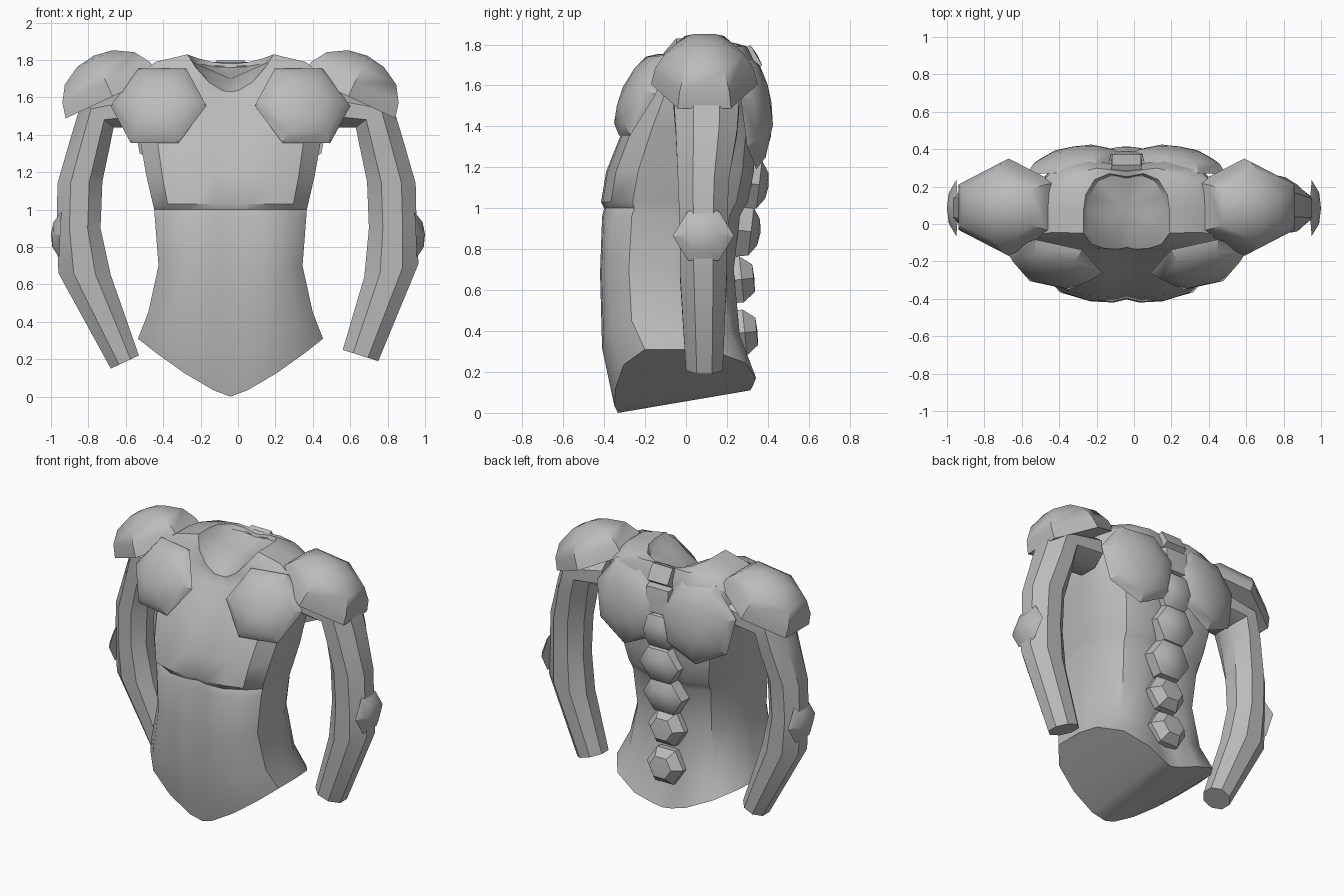
import bpy, bmesh, math
from mathutils import Vector

if "Cube" in bpy.data.objects:
    bpy.data.objects.remove(bpy.data.objects["Cube"])

MID = -0.04  # centre line of the body

grey = bpy.data.materials.new("plain_grey")
grey.use_nodes = True
grey.diffuse_color = (0.5, 0.5, 0.5, 1)
grey.node_tree.nodes["Principled BSDF"].inputs["Base Color"].default_value = (0.5, 0.5, 0.5, 1)


def finish(name, bm):
    bmesh.ops.recalc_face_normals(bm, faces=bm.faces)
    mesh = bpy.data.meshes.new(name)
    bm.to_mesh(mesh)
    bm.free()
    mesh.materials.append(grey)
    obj = bpy.data.objects.new(name, mesh)
    bpy.context.collection.objects.link(obj)
    bpy.ops.object.select_all(action='DESELECT')
    obj.select_set(True)
    bpy.context.view_layer.objects.active = obj
    bpy.ops.object.shade_smooth_by_angle(angle=math.radians(35))


def bridge(bm, a, b):
    n = len(a)
    for i in range(n):
        j = (i + 1) % n
        bm.faces.new((a[i], a[j], b[j], b[i]))


def dome(name, centre, normal, ru, rv, height, sides=6, start=0.0,
         levels=((1, 0), (0.82, 0.52), (0.45, 0.88))):
    """Faceted cap whose base lies across the given normal."""
    n = Vector(normal).normalized()
    up = Vector((0, 0, 1)) if abs(n.z) < 0.8 else Vector((0, 1, 0))
    u = up.cross(n).normalized()
    v = n.cross(u)
    bm = bmesh.new()
    rings = []
    for r, h in levels:
        ring = []
        for i in range(sides):
            a = start + math.tau * i / sides
            p = Vector(centre) + u * (ru * r * math.cos(a)) + v * (rv * r * math.sin(a))
            ring.append(bm.verts.new(p + n * (h * height)))
        rings.append(ring)
    for a, b in zip(rings, rings[1:]):
        bridge(bm, a, b)
    tip = bm.verts.new(Vector(centre) + n * height)
    for i in range(sides):
        bm.faces.new((rings[-1][i], rings[-1][(i + 1) % sides], tip))
    bm.faces.new(rings[0][::-1])
    finish(name, bm)


# Torso: half section from front centre round to back centre
section = [(0, -.95), (.18, -1), (.5, -.98), (.81, -.87), (1, -.58), (1, 0),
           (.95, .4), (.74, .8), (.4, .95), (.15, .9), (0, .87)]
# side height, half width, front, back, front drop, back drop
CREASE = 1.0
levels = [(.31, .495, -.35, .36, .31, .2),
          (.45, .44, -.41, .28, .15, .1),
          (.7, .385, -.42, .25, .02, 0),
          (.96, .405, -.41, .28, 0, 0),
          (CREASE, .408, -.4, .3, 0, 0),
          (1.03, .415, -.415, .32, 0, 0),
          (1.18, .45, -.39, .35, 0, 0),
          (1.38, .485, -.31, .36, 0, 0),
          (1.55, .53, -.23, .36, .05, 0),
          (1.71, .51, -.17, .35, .13, 0),
          (1.79, .4, -.14, .31, .17, 0),
          (1.83, .23, -.135, .28, .2, .05),
          (1.79, .205, -.12, .27, .15, .03)]
bm = bmesh.new()
rings = []
outline = section + [(-x, y) for x, y in section[-2:0:-1]]
for z, w, yf, yb, drop_f, drop_b in levels:
    ring = []
    roundness = 1.3 if z < CREASE else 2.0
    for fx, fy in outline:
        drop = drop_f if fy < 0 else drop_b
        y = (yf + yb) / 2 + fy * (yb - yf) / 2
        # Notch under each breast
        if z == CREASE and fy < 0 and .6 < abs(fx) < .9:
            y += .03
        ring.append(bm.verts.new((MID + fx * w, y, z - drop * (1 - abs(fx) ** roundness))))
    rings.append(ring)
for a, b in zip(rings, rings[1:]):
    bridge(bm, a, b)
# Keel-shaped underside, running front to back
low = rings[0]
count = len(low)
last = len(section) - 1
for side in (1, -1):
    for i in range(last // 2):
        face = []
        for k in (i, i + 1, last - i - 1, last - i):
            vert = low[(side * k) % count]
            if vert not in face:
                face.append(vert)
        bm.faces.new(face)
# Neck floor
hub = bm.verts.new((MID, .08, 1.7))
for i in range(count):
    bm.faces.new((rings[-1][i], rings[-1][(i + 1) % count], hub))
finish("torso", bm)


def arm(name, stations):
    """Eight-sided limb; each station is inner x,z, outer x,z, y, half depth."""
    bm = bmesh.new()
    rings = []
    grow = 1 / math.cos(math.pi / 8)
    for xi, zi, xo, zo, y, d in stations:
        inner, outer = Vector((xi, y, zi)), Vector((xo, y, zo))
        ring = []
        for i in range(8):
            a = math.tau * (i + .5) / 8
            p = inner.lerp(outer, .5 + .5 * grow * math.cos(a))
            ring.append(bm.verts.new(p + Vector((0, grow * d * math.sin(a), 0))))
        rings.append(ring)
    for a, b in zip(rings, rings[1:]):
        bridge(bm, a, b)
    bm.faces.new(rings[0])
    bm.faces.new(rings[-1])
    finish(name, bm)


upper = [(.46, 1.44, .48, 1.66, .1, .15),
         (.63, 1.44, .82, 1.58, .1, .16),
         (.65, 1.34, .875, 1.4, .1, .15),
         (.69, 1.15, .95, 1.14, .085, .125),
         (.7, .9, .955, .9, .085, .115)]
arm("left_arm", upper + [(.675, .64, .965, .71, .085, .115), (.56, .25, .75, .19, .09, .09)])
mirrored = [(-a - .035, b, -c - .015, d, y, r) for a, b, c, d, y, r in upper]
arm("right_arm", mirrored + [(-.68, .65, -.96, .66, .085, .115), (-.53, .22, -.68, .15, .09, .09)])

# Armour caps, repeated on both sides
for s, side in ((1, "left"), (-1, "right")):
    dome(side + "_shoulder_cap", (MID + s * .63, .09, 1.605), (s * .42, 0, .9),
         .32, .26, .24, start=math.pi / 6,
         levels=((1, 0), (.93, .35), (.74, .69), (.38, .93)))
    dome(side + "_chest_plate", (MID + s * .385, -.205, 1.555), (s * .22, -1, .5),
         .262, .255, .1)
    dome(side + "_shoulder_blade", (MID + s * .27, .315, 1.48), (s * .16, 1, .1),
         .275, .29, .1, sides=7, start=-math.pi / 2)
    dome(side + "_elbow_pad", (s * .95, .085, .865), (s, 0, .05), .15, .14, .05,
         levels=((1, 0), (.55, .8)))

# Lower spine knobs stand proud
for i, (z, y) in enumerate([(.39, .26), (.65, .245)]):
    dome("lower_spine_knob_%d" % (i + 1), (MID, y, z), (0, 1, .1), .14, .13, .09,
         levels=((1, -.2), (1, .3), (.6, .95)))
# Upper spine knobs are broad and shallow
for i, (z, y) in enumerate([(.89, .28), (1.12, .32), (1.36, .33)]):
    dome("upper_spine_knob_%d" % (i + 1), (MID, y, z), (0, 1, -.12), .165, .15, .085,
         levels=((1, -.3), (.9, .45), (.5, .88)))

# Flat plates between the shoulder blades and behind the neck
dome("spine_plate", (MID, .34, 1.57), (0, 1, .1), .13, .13, .05, sides=4, start=math.pi / 4,
     levels=((1.1, -.5), (.9, .8)))
dome("neck_plate", (MID, .305, 1.725), (0, .85, .5), .11, .08, .05, sides=4, start=math.pi / 4,
     levels=((1.1, -.5), (1, .9)))
